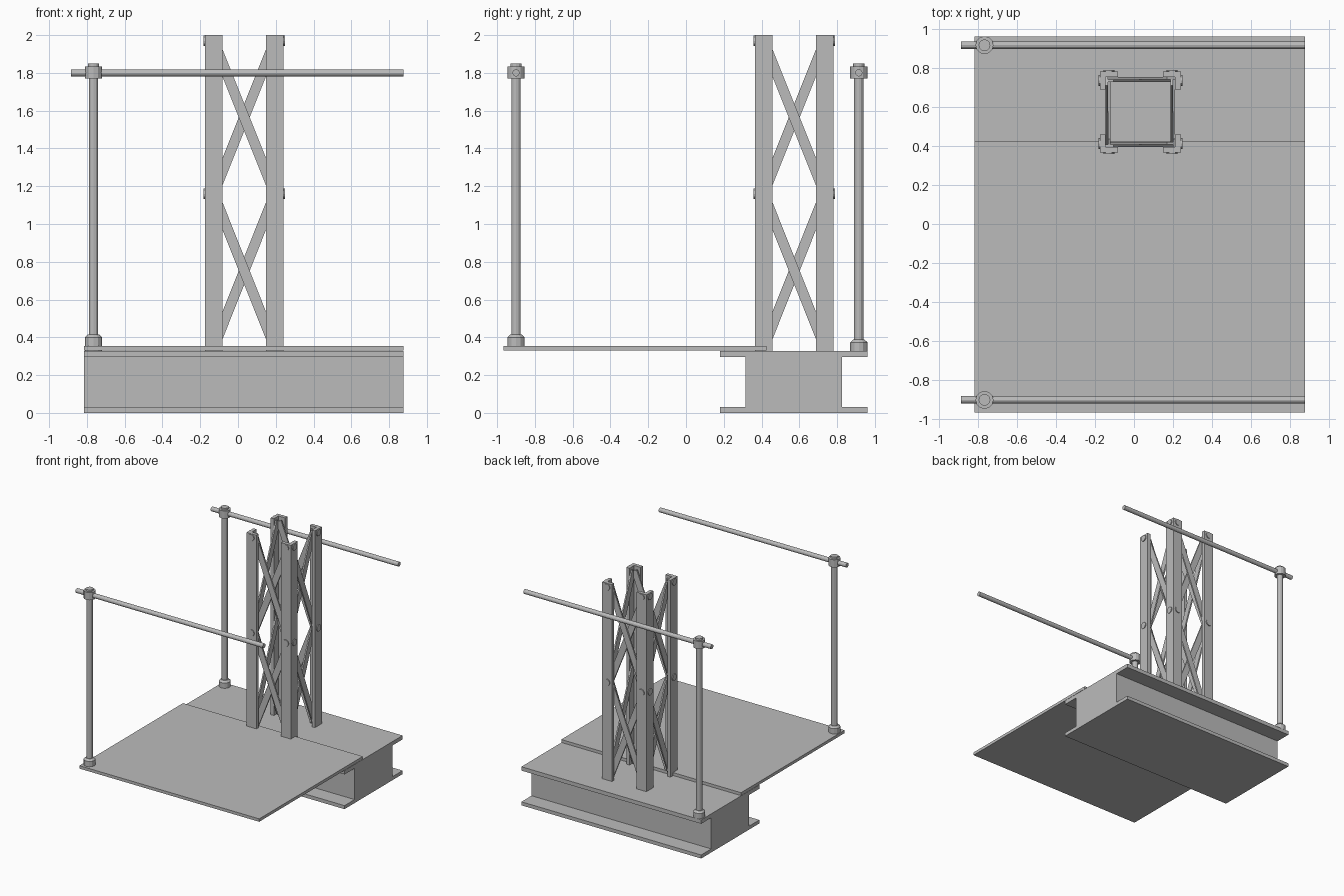
import bpy, bmesh, math
from mathutils import Vector, Matrix

if "Cube" in bpy.data.objects:
    bpy.data.objects.remove(bpy.data.objects["Cube"], do_unlink=True)

steel = bpy.data.materials.new("steel_grey")
steel.use_nodes = True
COLOR = (0.5, 0.5, 0.5, 1)
steel.diffuse_color = COLOR
steel.node_tree.nodes["Principled BSDF"].inputs["Base Color"].default_value = COLOR


def finish(name, bm, smooth=False):
    bmesh.ops.recalc_face_normals(bm, faces=bm.faces)
    mesh = bpy.data.meshes.new(name)
    bm.to_mesh(mesh)
    bm.free()
    mesh.materials.append(steel)
    obj = bpy.data.objects.new(name, mesh)
    bpy.context.collection.objects.link(obj)
    return obj


def add_box(bm, lo, hi, matrix=Matrix()):
    lo, hi = Vector(lo), Vector(hi)
    size = Matrix.Diagonal((*(hi - lo), 1))
    bmesh.ops.create_cube(bm, size=1, matrix=matrix @ Matrix.Translation((lo + hi) / 2) @ size)


def box(name, lo, hi):
    bm = bmesh.new()
    add_box(bm, lo, hi)
    finish(name, bm)


def add_rod(bm, start, end, r1, r2=None, sides=12):
    start, end = Vector(start), Vector(end)
    axis = end - start
    turn = axis.to_track_quat('Z', 'Y').to_matrix().to_4x4()
    bmesh.ops.create_cone(bm, cap_ends=True, segments=sides, radius1=r1,
                          radius2=r1 if r2 is None else r2, depth=axis.length,
                          matrix=Matrix.Translation((start + end) / 2) @ turn)


# Deck and wide support beam
X0, X1 = -0.815, 0.875
box("deck_plate", (X0, -0.965, 0.33), (X1, 0.425, 0.355))
box("beam_bottom_flange", (X0, 0.18, 0), (X1, 0.96, 0.03))
box("beam_web", (X0, 0.315, 0.03), (X1, 0.825, 0.295))
box("beam_top_flange", (X0, 0.18, 0.295), (X1, 0.96, 0.328))

# Handrails: post, foot socket, top fitting and rail
POST_X, RAIL_Z = -0.765, 1.8
for side, y, floor in (("front", -0.9, 0.355), ("back", 0.915, 0.328)):
    def stack(name, levels):
        bm = bmesh.new()
        for z0, z1, r0, r1 in levels:
            add_rod(bm, (POST_X, y, z0), (POST_X, y, z1), r0, r1)
        finish(f"{side}_{name}", bm)

    stack("post", [(floor, RAIL_Z, 0.025, 0.025)])
    stack("post_foot", [(floor, floor + 0.045, 0.046, 0.046),
                        (floor + 0.045, floor + 0.06, 0.046, 0.03)])
    stack("rail_fitting", [(1.77, 1.835, 0.046, 0.046), (1.835, 1.85, 0.03, 0.03)])
    bm = bmesh.new()
    add_rod(bm, (-0.885, y, RAIL_Z), (X1, y, RAIL_Z), 0.019)
    finish(f"{side}_rail", bm)

# Lattice tower, built round its own centre line
CENTRE = Vector((0.033, 0.573, 0))
HALF, LEG, THICK = 0.208, 0.092, 0.03
MID = HALF - LEG / 2
BOTTOM, TOP = 0.305, 2.0
JOINTS = (0.345, 1.16, 1.97)

for i, label in enumerate(("back_left", "back_right", "front_right", "front_left")):
    turn = Matrix.Translation(CENTRE) @ Matrix.Rotation(i * math.pi / 2, 4, 'Z')

    # Angle-section leg with its corner outwards
    bm = bmesh.new()
    inner, web = HALF - LEG, HALF - THICK
    outline = [(HALF, HALF), (inner, HALF), (inner, web), (web, web), (web, inner), (HALF, inner)]
    face = bm.faces.new([bm.verts.new((x, y, BOTTOM)) for x, y in outline])
    extruded = bmesh.ops.extrude_face_region(bm, geom=[face])["geom"]
    bmesh.ops.translate(bm, vec=(0, 0, TOP - BOTTOM),
                        verts=[v for v in extruded if isinstance(v, bmesh.types.BMVert)])
    bm.transform(turn)
    finish(f"{label}_leg", bm)

    # Bolt heads on both outer faces of the leg
    bm = bmesh.new()
    for z in JOINTS[1:]:
        add_rod(bm, (HALF, MID, z), (HALF + 0.007, MID, z), 0.028)
        add_rod(bm, (MID, HALF, z), (MID, HALF + 0.007, z), 0.028)
    bm.transform(turn)
    finish(f"{label}_bolts", bm)

    # Crossed flat bars behind one face of the tower
    bm = bmesh.new()
    for z0, z1 in zip(JOINTS, JOINTS[1:]):
        length = math.hypot(2 * MID, z1 - z0)
        lean = math.atan2(2 * MID, z1 - z0)
        for sign, depth in ((1, 0.0), (-1, 0.012)):
            place = Matrix.Translation((0, web - depth, (z0 + z1) / 2)) @ Matrix.Rotation(sign * lean, 4, 'Y')
            add_box(bm, (-0.027, -0.012, -length / 2), (0.027, 0, length / 2), place)
    bm.transform(turn)
    finish(f"{label}_cross_braces", bm)
